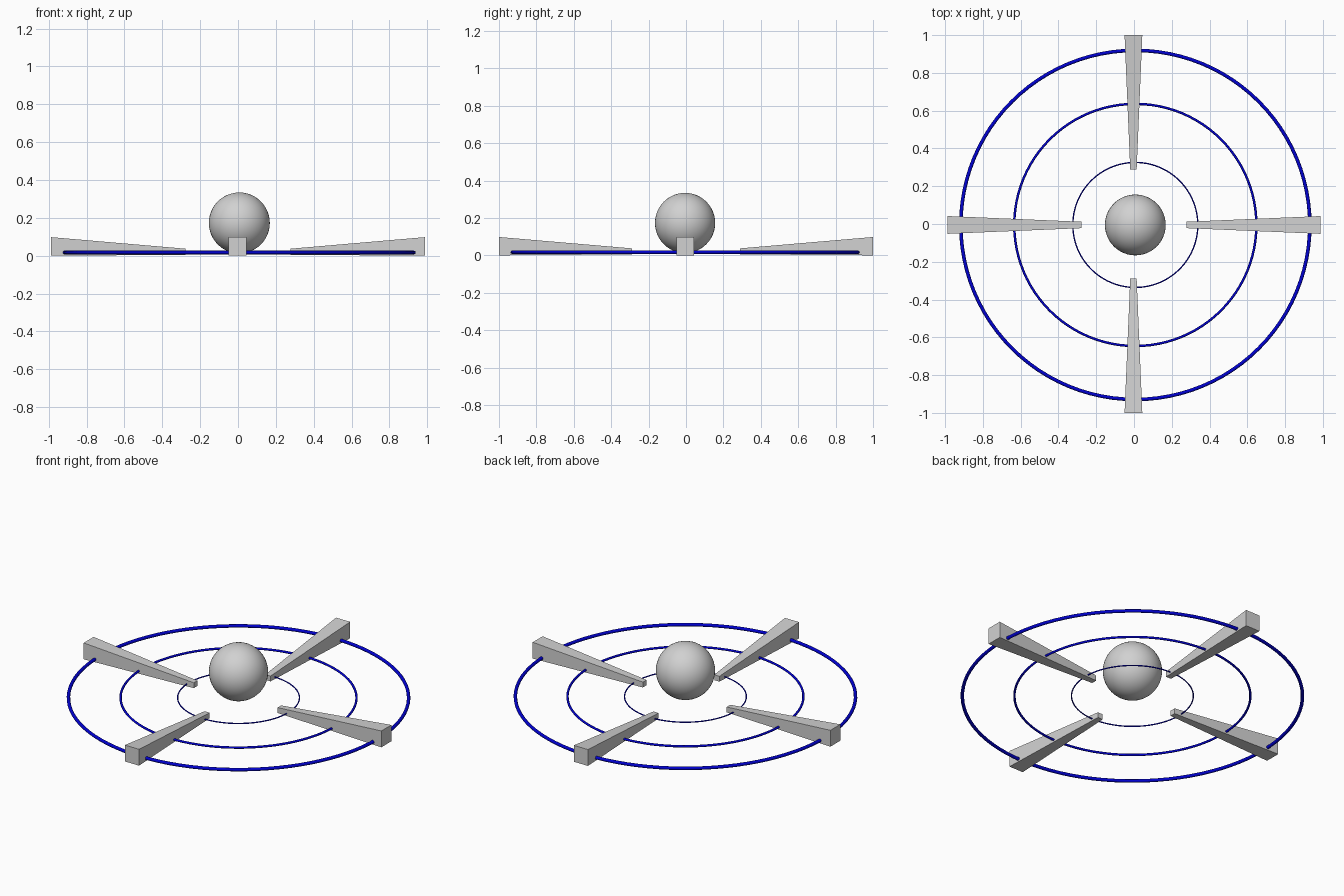
import bpy, bmesh, math
from mathutils import Matrix, Vector

if "Cube" in bpy.data.objects:
    bpy.data.objects.remove(bpy.data.objects["Cube"])


def material(name, rgb):
    m = bpy.data.materials.new(name)
    m.diffuse_color = (*rgb, 1)
    m.use_nodes = True
    m.node_tree.nodes["Principled BSDF"].inputs["Base Color"].default_value = m.diffuse_color
    return m


grey = material("grey", (0.64, 0.64, 0.64))
blue = material("deep blue", (0.0, 0.0, 0.64))


# Tapered arm: small square inner end, large square outer end
def arm(name, angle, inner, outer, offset):
    bm = bmesh.new()
    bmesh.ops.create_cube(bm, size=1)
    for v in bm.verts:
        far = v.co.x > 0
        width = 0.094 if far else 0.034
        low, high = (0.0, 0.098) if far else (0.005, 0.037)
        v.co = Vector((outer if far else inner,
                       math.copysign(width / 2, v.co.y),
                       high if v.co.z > 0 else low))
    bm.transform(Matrix.Translation(offset) @ Matrix.Rotation(angle, 4, 'Z'))
    mesh = bpy.data.meshes.new(name)
    bm.to_mesh(mesh)
    bm.free()
    mesh.materials.append(grey)
    bpy.context.collection.objects.link(bpy.data.objects.new(name, mesh))


for side, turn in (("right", 0), ("left", 2)):
    arm(side + "_arm", turn * math.pi / 2, 0.278, 0.987, (0, -0.005, 0))
for side, turn in (("back", 1), ("front", 3)):
    arm(side + "_arm", turn * math.pi / 2, 0.288, 1.0, (-0.003, 0, 0))

# Central ball
bpy.ops.mesh.primitive_uv_sphere_add(segments=48, ring_count=24, radius=0.161,
                                     location=(0.007, -0.005, 0.173))
ball = bpy.context.object
ball.name = "centre_ball"
ball.data.materials.append(grey)
bpy.ops.object.shade_smooth()

# Three thin rings, thicker toward the outside
for name, major, minor in (("inner_ring", 0.331, 0.0035),
                           ("middle_ring", 0.641, 0.0065),
                           ("outer_ring", 0.924, 0.0095)):
    bpy.ops.mesh.primitive_torus_add(major_segments=96, minor_segments=12,
                                     major_radius=major, minor_radius=minor,
                                     location=(0.007, -0.005, 0.017))
    ring = bpy.context.object
    ring.name = name
    ring.data.materials.append(blue)
    bpy.ops.object.shade_smooth()
